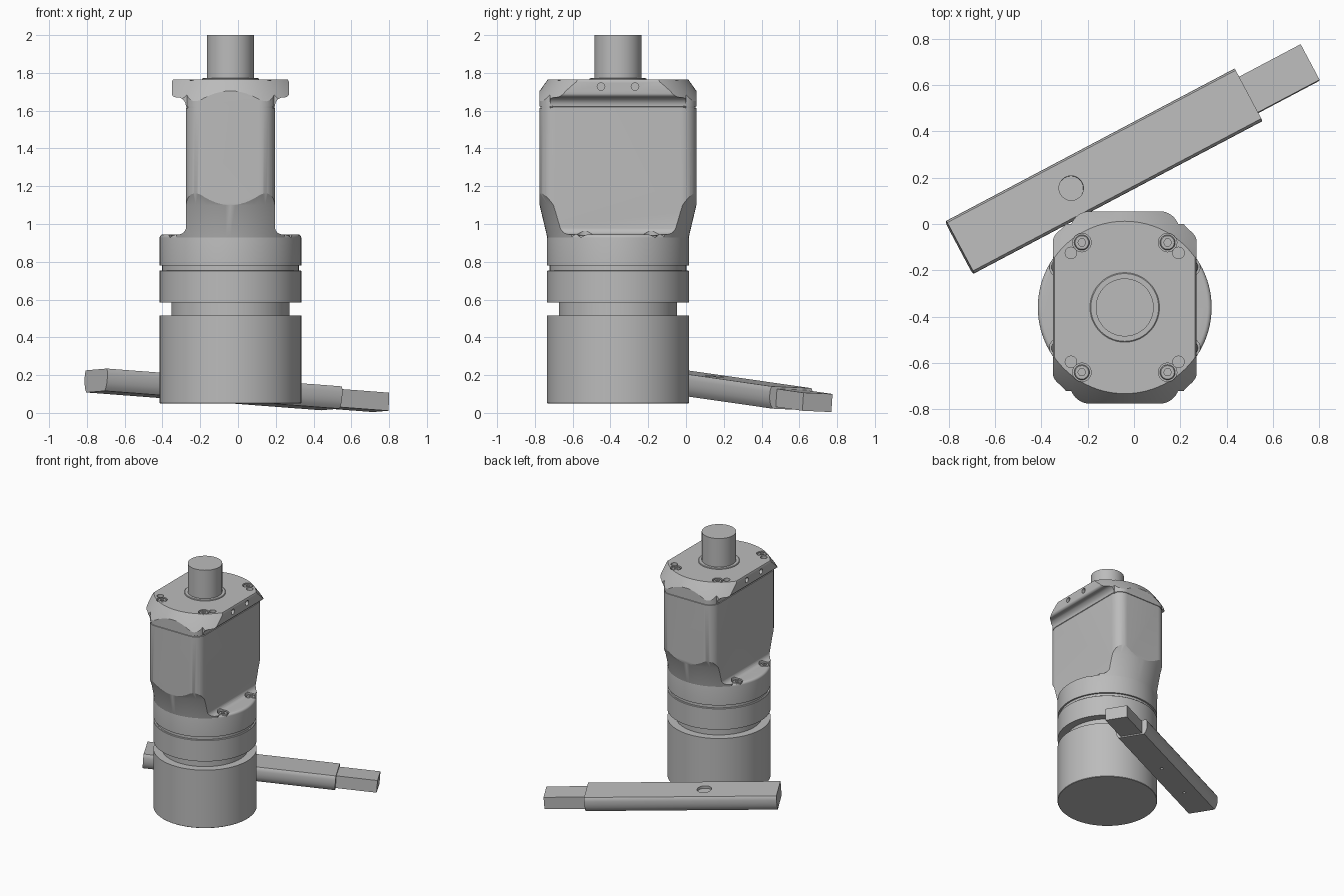
import bpy, bmesh
from math import cos, sin, pi, radians
from mathutils import Matrix, Vector

cube = bpy.data.objects.get("Cube")
if cube:
    bpy.data.objects.remove(cube, do_unlink=True)

steel = bpy.data.materials.new("satin grey metal")
steel.use_nodes = True
steel.diffuse_color = (0.5, 0.5, 0.5, 1)
steel.node_tree.nodes["Principled BSDF"].inputs["Base Color"].default_value = (0.5, 0.5, 0.5, 1)


def loft(name, *stacks):
    """Closed solids, each skinned through a stack of matching point rings."""
    bm = bmesh.new()
    for rings in stacks:
        loops = [[bm.verts.new(p) for p in ring] for ring in rings]
        bm.faces.new(loops[0][::-1])
        bm.faces.new(loops[-1])
        for a, b in zip(loops, loops[1:]):
            for i in range(len(a)):
                j = (i + 1) % len(a)
                bm.faces.new((a[i], a[j], b[j], b[i]))
    bmesh.ops.recalc_face_normals(bm, faces=bm.faces)
    mesh = bpy.data.meshes.new(name)
    bm.to_mesh(mesh)
    bm.free()
    mesh.materials.append(steel)
    obj = bpy.data.objects.new(name, mesh)
    bpy.context.collection.objects.link(obj)
    return obj


def circle(r, z, x=0, y=0, n=96):
    return [(x + r * cos(2 * pi * i / n), y + r * sin(2 * pi * i / n), z) for i in range(n)]


def disc(r, z0, z1, x=0, y=0, n=24):
    return [circle(r, z0, x, y, n), circle(r, z1, x, y, n)]


def revolve(name, profile):
    return loft(name, [circle(r, z) for r, z in profile])


def rounded_rect(hx, hy, r, z, n=10):
    pts = []
    for k, (sx, sy) in enumerate([(1, 1), (-1, 1), (-1, -1), (1, -1)]):
        for i in range(n + 1):
            a = pi / 2 * (k + i / n)
            pts.append((sx * (hx - r) + r * cos(a), sy * (hy - r) + r * sin(a), z))
    return pts


def arc(cx, cz, r, a0, a1, n=8):
    return [(cx + r * cos(radians(a0 + (a1 - a0) * i / n)),
             cz + r * sin(radians(a0 + (a1 - a0) * i / n))) for i in range(n + 1)]


def combine(obj, tool, operation, keep=False):
    mod = obj.modifiers.new("cut", "BOOLEAN")
    mod.operation = operation
    mod.solver = "EXACT"
    mod.object = tool
    bpy.context.view_layer.objects.active = obj
    bpy.ops.object.modifier_apply(modifier=mod.name)
    if not keep:
        bpy.data.objects.remove(tool, do_unlink=True)


# Lower round housing: base, neck, middle ring, thin groove and shoulder
base = revolve("base_cylinder", [(0.372, 0.05), (0.375, 0.053), (0.375, 0.515)])
neck = revolve("neck", [(0.313, 0.50), (0.313, 0.60)])
ring = revolve("middle_ring", [(0.375, 0.585), (0.375, 0.752), (0.372, 0.755)])
groove = revolve("groove_ring", [(0.362, 0.75), (0.362, 0.79)])
shoulder = revolve("shoulder_ring", [(0.375, 0.78)] + arc(0.357, 0.927, 0.018, 0, 90, 5))

# Upper body: rounded block with a seam, plus flared wings, trimmed by a turned outline
body = loft("upper_body", [rounded_rect(0.236 - i, 0.415 - i, 0.085 - i, z) for i, z in
                           [(0, 0.9), (0, 1.613), (0.004, 1.615), (0.004, 1.621),
                            (0, 1.623), (0, 1.8)]])
side = ([(0.285, 0.9), (0.285, 0.945)] + arc(0.275, 0.985, 0.04, 270, 180)
        + [(0.228, 1.0), (0.228, 1.615)]
        + arc(0.282, 1.625, 0.046, 180, 90) + arc(0.29, 1.691, 0.02, 270, 360, 5)
        + [(0.31, 1.752), (0.304, 1.765), (0.304, 1.8)])
outline = side + [(-x, z) for x, z in reversed(side)]
wings = loft("wings", [[(x, y, z) for x, z in outline] for y in (-0.36, 0.36)])
combine(body, wings, "UNION")
turned = revolve("turned_outline", [(0.37, 0.91), (0.376, 0.935), (0.415, 1.10), (0.452, 1.17),
                                    (0.49, 1.23), (0.49, 1.59), (0.46, 1.63),
                                    (0.416, 1.703), (0.372, 1.765)])
combine(body, turned, "INTERSECT")

# Screw and pin pockets in the top plate, the shoulder and the flange sides
signs = [(sx, sy) for sx in (-1, 1) for sy in (-1, 1)]
pockets = loft("pockets",
               *[disc(0.04, 1.745, 1.8, 0.185 * a, 0.28 * b) for a, b in signs],
               *[disc(0.025, 1.735, 1.8, 0.232 * a, 0.235 * b) for a, b in signs],
               *[[[(a * x, y + 0.09 * b, z + 1.727) for y, z, x in circle(0.02, d, n=20)]
                  for d in (0.285, 0.35)] for a, b in signs])
combine(body, pockets, "DIFFERENCE")
shelf_pockets = loft("shelf_pockets",
                     *[disc(0.042, 0.925, 0.972, 0.283 * a, 0.175 * b) for a, b in signs])
combine(body, shelf_pockets, "DIFFERENCE", keep=True)
combine(shoulder, shelf_pockets, "DIFFERENCE")

# Socket screws
spots = ([(0.185 * a, 0.28 * b, 1.74) for a, b in signs]
         + [(0.283 * a, 0.175 * b, 0.92) for a, b in signs])
screws = loft("socket_screws", *[[circle(0.033, z, x, y, 24), circle(0.033, z + 0.018, x, y, 24),
                                  circle(0.029, z + 0.022, x, y, 24)] for x, y, z in spots])
sockets = loft("sockets", *[disc(0.017, z + 0.01, z + 0.04, x, y, 6) for x, y, z in spots])
combine(screws, sockets, "DIFFERENCE")

# Output shaft with its collar
collar = revolve("shaft_collar", [(0.15, 1.75), (0.15, 1.769), (0.146, 1.772)])
shaft = revolve("output_shaft", [(0.125, 1.75), (0.125, 2.0)])
upright = [base, neck, ring, groove, shoulder, body, screws, collar, shaft]
for obj in upright:
    obj.data.transform(Matrix.Translation((-0.04, -0.36, 0)))

# Loose bar, built along its own length and then laid at a slant
half = [(0.118, 0), (0.125, -0.012), (0.128, -0.03), (0.128, -0.055), (0.125, -0.078),
        (0.117, -0.1), (0.104, -0.118)]
section = half + [(-y, z) for y, z in reversed(half)]
bar = loft("bar", [[(t, y, z) for y, z in section] for t in (0, 1.41)])
bar_holes = loft("bar_holes", disc(0.053, -0.02, 0.05, 0.543, 0, 32),
                 disc(0.012, -0.15, -0.1, 0.35, 0, 16), disc(0.012, -0.15, -0.1, 0.8, 0, 16))
combine(bar, bar_holes, "DIFFERENCE")
tongue = loft("bar_tongue", [[(t, y, z) for y, z in
                              [(0.087, -0.012), (-0.087, -0.012), (-0.087, -0.108), (0.087, -0.108)]]
                             for t in (1.38, 1.712)])
along = Vector((0.884, 0.467, -0.067)).normalized()
up = along.cross(Vector((-0.467, 0.884, -0.04))).normalized()
across = up.cross(along)
slant = Matrix.Translation((-0.75, -0.098, 0.23)) @ Matrix((along, across, up)).transposed().to_4x4()
for obj in (bar, tongue):
    obj.data.transform(slant)

# Smooth round walls, crisp edges
bpy.ops.object.select_all(action="DESELECT")
for obj in upright + [bar, tongue]:
    obj.select_set(True)
bpy.context.view_layer.objects.active = body
bpy.ops.object.shade_smooth_by_angle(angle=radians(28))
